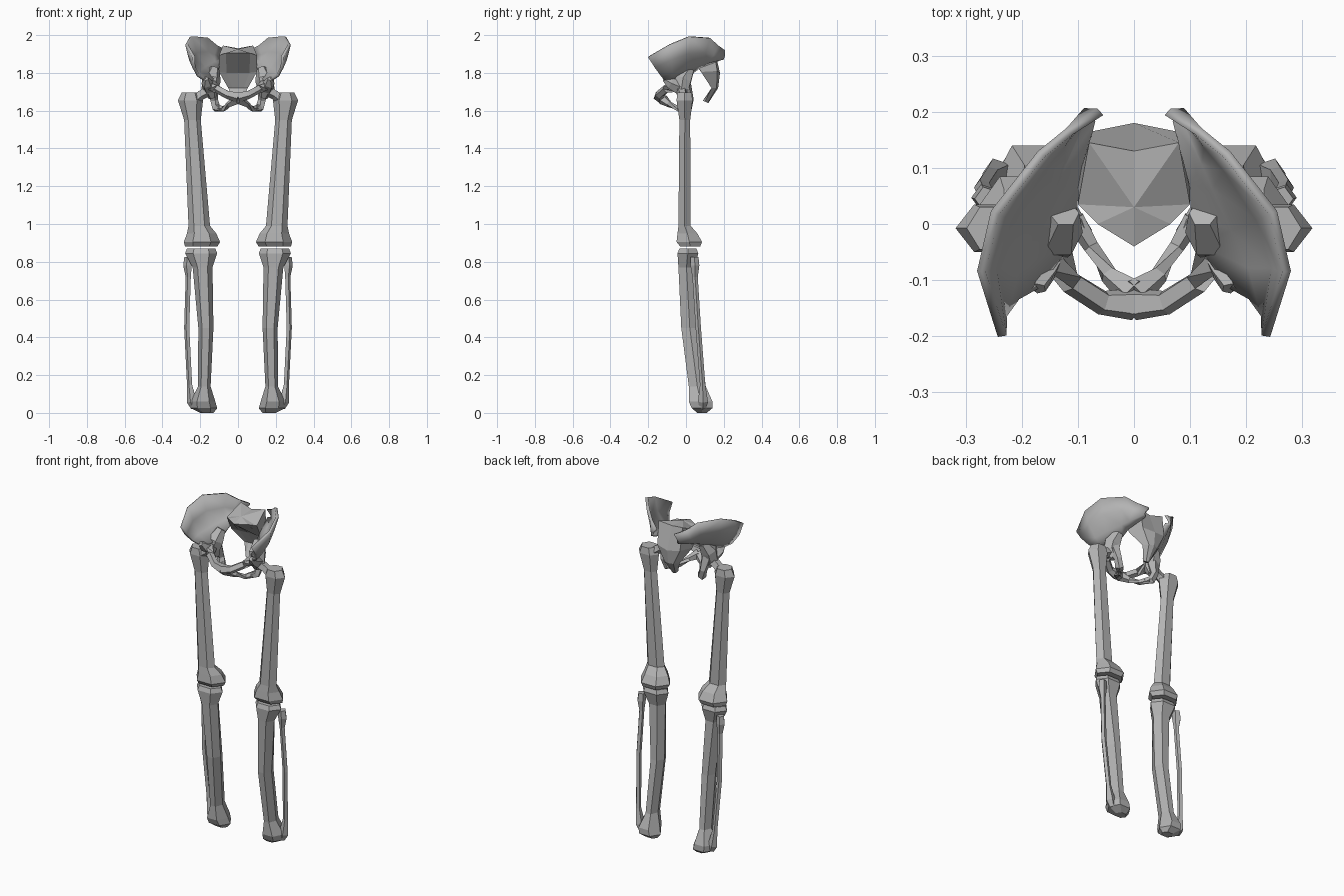
import bpy, bmesh, math
from mathutils import Vector

if "Cube" in bpy.data.objects:
    bpy.data.objects.remove(bpy.data.objects["Cube"])

bone = bpy.data.materials.new("bone_grey")
bone.diffuse_color = (0.45, 0.45, 0.45, 1)
bone.use_nodes = True
bone.node_tree.nodes["Principled BSDF"].inputs["Base Color"].default_value = bone.diffuse_color


def finish(name, bm, mirror=True, smooth=None, thick=0):
    bmesh.ops.recalc_face_normals(bm, faces=bm.faces)
    me = bpy.data.meshes.new(name)
    bm.to_mesh(me)
    bm.free()
    me.materials.append(bone)
    ob = bpy.data.objects.new(name, me)
    bpy.context.collection.objects.link(ob)
    if thick:
        m = ob.modifiers.new("thickness", 'SOLIDIFY')
        m.thickness, m.offset = thick, 0
    if mirror:
        ob.modifiers.new("mirror", 'MIRROR')
    if smooth:
        bpy.ops.object.select_all(action='DESELECT')
        ob.select_set(True)
        bpy.context.view_layer.objects.active = ob
        bpy.ops.object.shade_smooth_by_angle(angle=math.radians(smooth))
    return ob


def skin(rings, closed=True, caps=True):
    """Join successive rows of points with quads."""
    bm = bmesh.new()
    rows = [[bm.verts.new(p) for p in r] for r in rings]
    n = len(rows[0])
    for a, b in zip(rows, rows[1:]):
        for i in range(n if closed else n - 1):
            j = (i + 1) % n
            bm.faces.new((a[i], a[j], b[j], b[i]))
    if caps:
        bm.faces.new(rows[0])
        bm.faces.new(rows[-1])
    return bm


def shaft(name, rows, n=6):
    """Level rings given as z, x0, x1, y0, y1."""
    rings = []
    for z, x0, x1, y0, y1 in rows:
        ring = []
        for i in range(n):
            a = 2 * math.pi * i / n
            ring.append(((x0 + x1) / 2 + (x1 - x0) / 2 * math.cos(a),
                         (y0 + y1) / 2 + (y1 - y0) / 2 * math.sin(a) / 0.866, z))
        rings.append(ring)
    return finish(name, skin(rings))


def strut(name, path, n=5):
    """Rings across a path given as x, y, z, radius."""
    pts = [Vector(p[:3]) for p in path]
    rings = []
    for i, p in enumerate(pts):
        t = (pts[min(i + 1, len(pts) - 1)] - pts[max(i - 1, 0)]).normalized()
        ref = Vector((0, 1, 0)) if abs(t.y) < 0.8 else Vector((0, 0, 1))
        u = t.cross(ref).normalized()
        v = t.cross(u)
        rings.append([p + path[i][3] * (u * math.cos(2 * math.pi * k / n) +
                                        v * math.sin(2 * math.pi * k / n)) for k in range(n)])
    return finish(name, skin(rings))


# Thigh bones with the neck reaching into the hip socket
shaft("femurs", [(0.88, .11, .28, -.03, .075), (0.905, .095, .287, -.05, .085),
                 (0.95, .115, .27, -.045, .06), (0.99, .148, .262, -.04, .025),
                 (1.55, .197, .285, -.035, .022), (1.655, .185, .318, -.05, .035),
                 (1.695, .205, .298, -.045, .03)])
strut("femur_necks", [(.25, -.01, 1.645, .035), (.195, -.02, 1.685, .027),
                      (.15, -.025, 1.71, .032)])

# Shin bones with flared ankles
shaft("tibias", [(0.87, .12, .27, -.035, .055), (0.845, .11, .28, -.045, .065),
                 (0.77, .135, .24, -.04, .045), (0.45, .13, .21, -.025, .065),
                 (0.14, .145, .212, .015, .105), (0.06, .12, .25, .015, .14),
                 (0.025, .11, .25, .03, .14), (0.0, .13, .2, .06, .11)])

# Thin outer lower-leg bones
strut("fibulas", [(.262, .045, .825, .022), (.265, .047, .78, .025), (.262, .048, .72, .015),
                  (.27, .065, .45, .015), (.255, .088, .15, .015),
                  (.243, .09, .06, .028), (.23, .09, .025, .018)])

# Hip blades: flaring crest down to the pelvic brim
crest = [(.235, -.20, 1.885), (.272, -.085, 1.95), (.248, .02, 1.992),
         (.165, .125, 1.985), (.115, .165, 1.945), (.06, .20, 1.92)]
brim = [(.17, -.11, 1.76), (.15, -.08, 1.755), (.115, -.03, 1.77),
        (.105, .03, 1.80), (.10, .075, 1.835), (.07, .185, 1.875)]
rows = []
for s, sag in ((0, 0), (0.33, .02), (0.68, .02), (1, 0)):
    rows.append([Vector(c).lerp(Vector(b), s) + Vector((sag, sag * 0.3, -sag * 0.7))
                 for c, b in zip(crest, brim)])
finish("hip_blades", skin(rows, closed=False, caps=False), smooth=40, thick=.016)

# Hip socket bodies
strut("hip_sockets", [(.125, .02, 1.82, .028), (.14, -.015, 1.765, .05),
                      (.148, -.025, 1.715, .045), (.135, -.01, 1.67, .022)], 6)
strut("socket_rims", [(.17, -.115, 1.77, .014), (.165, -.085, 1.745, .03),
                      (.15, -.04, 1.725, .04)])

# Front and lower arms around the hip openings
strut("upper_pubic_arms", [(.14, -.06, 1.73, .034), (.11, -.105, 1.715, .022),
                           (.055, -.14, 1.685, .023), (.0, -.143, 1.672, .03)])
strut("lower_pubic_arms", [(.0, -.125, 1.662, .03), (.045, -.09, 1.635, .017),
                           (.075, -.04, 1.61, .015), (.105, .01, 1.615, .02)])
strut("ischium_arms", [(.085, -.02, 1.61, .014), (.115, .012, 1.615, .024),
                       (.128, .02, 1.655, .022), (.138, -.005, 1.73, .035)])


# Sacrum tapering into the tailbone; each level lists front-to-back half outline
def whole(half):
    return half + [(-x, y, z) for x, y, z in half[-2:0:-1]]


levels = [
    [(0, -.04, 1.905), (.065, 0, 1.905), (.10, .035, 1.893), (.08, .145, 1.945), (0, .13, 1.93)],
    [(0, .10, 1.80), (.06, .095, 1.80), (.10, .08, 1.805), (.075, .165, 1.81), (0, .18, 1.80)],
    [(0, .14, 1.72), (.03, .138, 1.72), (.052, .135, 1.72), (.03, .162, 1.72), (0, .17, 1.72)],
    [(0, .09, 1.655), (.01, .09, 1.652), (.018, .10, 1.648), (.01, .115, 1.642), (0, .118, 1.64)],
]
bm = skin([whole(h) for h in levels])
top = max(bm.faces, key=lambda f: f.calc_center_median().z if len(f.verts) > 4 else -1)
centre = bmesh.ops.poke(bm, faces=[top])["verts"][0]
centre.co = (0, .03, 1.925)
finish("sacrum", bm, mirror=False)
